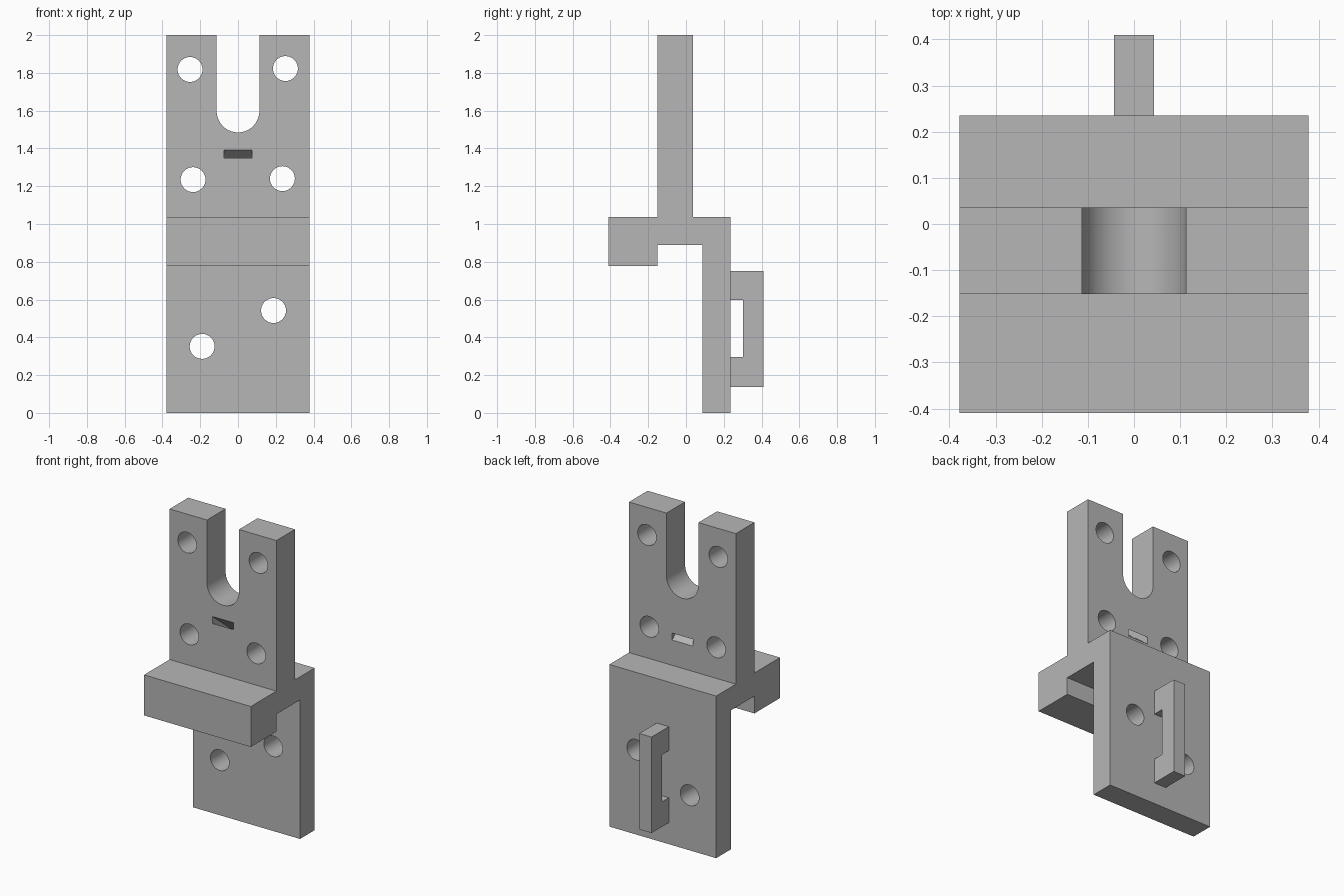
import bpy, bmesh, math
from mathutils import Vector

cube = bpy.data.objects.get("Cube")
if cube:
    bpy.data.objects.remove(cube, do_unlink=True)

grey = bpy.data.materials.new("plain grey")
grey.use_nodes = True
grey.diffuse_color = (0.47, 0.47, 0.47, 1)
grey.node_tree.nodes["Principled BSDF"].inputs["Base Color"].default_value = grey.diffuse_color


def prism(name, outline, axis, low, high):
    """Extrude a flat outline along x (outline in y, z) or along y (outline in x, z)."""
    bm = bmesh.new()
    place = (lambda a, b: (low, a, b)) if axis == "x" else (lambda a, b: (a, low, b))
    face = bm.faces.new([bm.verts.new(place(a, b)) for a, b in outline])
    top = bmesh.ops.extrude_face_region(bm, geom=[face])["geom"]
    step = Vector((high - low, 0, 0) if axis == "x" else (0, high - low, 0))
    bmesh.ops.translate(bm, vec=step, verts=[g for g in top if isinstance(g, bmesh.types.BMVert)])
    bmesh.ops.recalc_face_normals(bm, faces=bm.faces)
    mesh = bpy.data.meshes.new(name)
    bm.to_mesh(mesh)
    bm.free()
    mesh.materials.append(grey)
    obj = bpy.data.objects.new(name, mesh)
    bpy.context.collection.objects.link(obj)
    return obj


def arc(cx, cz, r, start, end, n):
    angles = [math.radians(start + (end - start) * i / n) for i in range(n + 1)]
    return [(cx + r * math.cos(a), cz + r * math.sin(a)) for a in angles]


def cut(target, cutter):
    cutter.hide_render = True
    mod = target.modifiers.new("cut", "BOOLEAN")
    mod.operation = "DIFFERENCE"
    mod.solver = "EXACT"
    mod.object = cutter
    bpy.context.view_layer.objects.active = target
    bpy.ops.object.modifier_apply(modifier=mod.name)
    bpy.data.objects.remove(cutter, do_unlink=True)


HALF = 0.378
FRONT, BACK = -0.152, 0.036      # faces of the upright
PLATE, REAR = 0.087, 0.235       # faces of the lower plate
SHELF = 1.037

# Bracket body: upright, shelf with front lip, and lower back plate
bracket = prism("bracket_body", [
    (FRONT, 2), (FRONT, SHELF), (-0.41, SHELF), (-0.41, 0.778), (FRONT, 0.778),
    (FRONT, 0.889), (PLATE, 0.889), (PLATE, 0), (REAR, 0), (REAR, SHELF),
    (BACK, SHELF), (BACK, 2)], "x", -HALF, HALF)

# Round-bottomed notch in the top
R = 0.113
cut(bracket, prism("notch_cutter", [(R, 2.1)] + arc(0, 1.598, R, 0, -180, 32) + [(-R, 2.1)],
                   "y", -0.3, 0.2))

# Screw holes: four in the upright, two in the lower plate
upright_holes = [(-0.254, 1.818), (0.251, 1.823), (-0.238, 1.235), (0.235, 1.24)]
plate_holes = [(0.188, 0.542), (-0.19, 0.352)]
for holes, near, far in ((upright_holes, -0.3, 0.2), (plate_holes, 0.05, 0.3)):
    for x, z in holes:
        cut(bracket, prism("hole_cutter", arc(x, z, 0.066, 0, 348.75, 31), "y", near, far))

# Narrow slot that slopes down toward the back
slope = -0.15 / (BACK - FRONT)
near, far = FRONT - 0.05, BACK + 0.05
drop = lambda y: slope * (y - FRONT)
cut(bracket, prism("slot_cutter", [
    (near, 1.349 + drop(near)), (far, 1.349 + drop(far)),
    (far, 1.393 + drop(far)), (near, 1.393 + drop(near))], "x", -0.073, 0.073))

# Back handle with a gap behind its grip
handle = prism("back_handle", [
    (REAR, 0.138), (0.41, 0.138), (0.41, 0.752), (REAR, 0.752), (REAR, 0.598),
    (0.302, 0.598), (0.302, 0.297), (REAR, 0.297)], "x", -0.043, 0.043)

# Smooth the round walls, keep the edges sharp
bpy.ops.object.select_all(action="DESELECT")
bracket.select_set(True)
bpy.context.view_layer.objects.active = bracket
bpy.ops.object.shade_smooth_by_angle(angle=math.radians(30))
